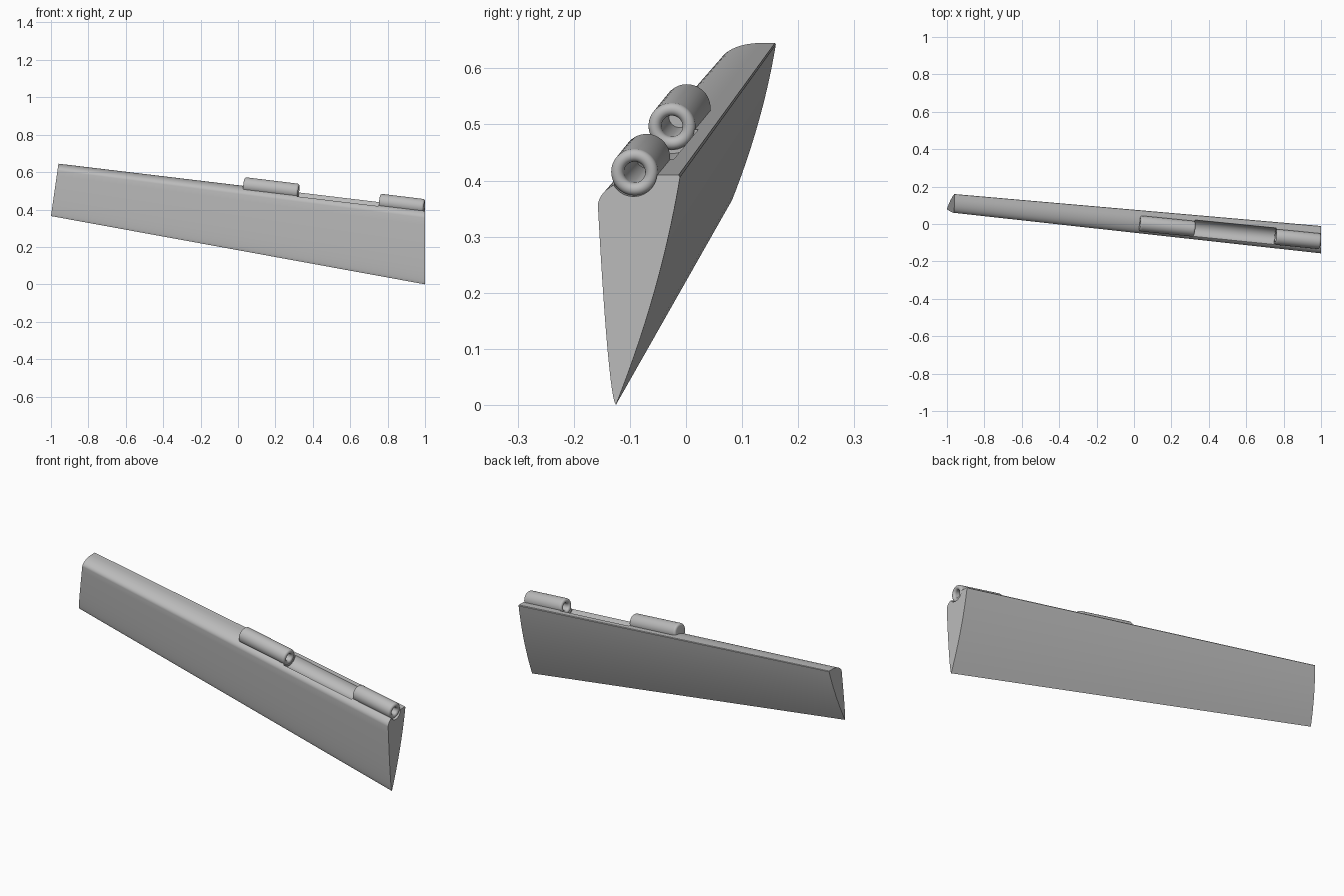
import bpy, bmesh, math
from mathutils import Vector, Matrix

cube = bpy.data.objects.get("Cube")
if cube:
    bpy.data.objects.remove(cube, do_unlink=True)

grey = bpy.data.materials.new("plain grey")
grey.use_nodes = True
colour = (0.5, 0.5, 0.5, 1)
grey.diffuse_color = colour
grey.node_tree.nodes["Principled BSDF"].inputs["Base Color"].default_value = colour

# Hinge line, running outward from the root end
ROOT = Vector((1, -0.093, 0.413))
SLOPE = Vector((1, -0.099, -0.122))
AXIS_TURN = SLOPE.to_track_quat('Z', 'Y').to_matrix().to_4x4()


def on_axis(x):
    return ROOT + SLOPE * (x - 1)


def make_object(name, bm):
    bmesh.ops.recalc_face_normals(bm, faces=bm.faces)
    mesh = bpy.data.meshes.new(name)
    bm.to_mesh(mesh)
    bm.free()
    mesh.materials.append(grey)
    obj = bpy.data.objects.new(name, mesh)
    bpy.context.collection.objects.link(obj)
    return obj


def activate(obj):
    bpy.ops.object.select_all(action='DESELECT')
    obj.select_set(True)
    bpy.context.view_layer.objects.active = obj


def root_profile():
    """Closed (y, z) section, measured from the thin lower edge."""
    n = 14
    pts = [(0, 0)]
    for i in range(1, n):                      # gently bowed front skin
        t = (i / n) ** 1.6
        pts.append((-0.032 * t ** 0.6, 0.355 * t))
    for i in range(n + 1):                     # rounded nose
        a = math.pi / 2 * i / n
        pts.append((0.075 - 0.107 * math.cos(a), 0.355 + 0.055 * math.sin(a)))
    pts.append((0.112, 0.41))                  # flat top with trimmed edge
    for i in range(n):                         # bowed back skin
        t = 0.99 * (1 - i / n)
        pts.append((0.115 * t + 0.048 * t * (1 - t), 0.41 * t))
    return pts


def build_panel():
    bm = bmesh.new()
    k = 0.683
    section = root_profile()
    root = [bm.verts.new((1, y - 0.125, z)) for y, z in section]
    tip = [bm.verts.new((-1 + 0.143 * k * z, 0.082 + k * y, 0.365 + k * z))
           for y, z in section]
    bm.faces.new(root)
    bm.faces.new(tip)
    for i in range(len(root)):
        j = (i + 1) % len(root)
        bm.faces.new((root[i], root[j], tip[j], tip[i]))
    return make_object("tapered_panel", bm)


def cut(target, name, x0, x1, radius):
    bm = bmesh.new()
    mid = Matrix.Translation(on_axis((x0 + x1) / 2))
    bmesh.ops.create_cone(bm, cap_ends=True, segments=64, radius1=radius,
                          radius2=radius, depth=(x1 - x0) * SLOPE.length,
                          matrix=mid @ AXIS_TURN)
    cutter = make_object(name, bm)
    mod = target.modifiers.new(name, 'BOOLEAN')
    mod.operation = 'DIFFERENCE'
    mod.solver = 'EXACT'
    mod.object = cutter
    activate(target)
    bpy.ops.object.modifier_apply(modifier=name)
    bpy.data.objects.remove(cutter, do_unlink=True)


def build_barrel(name, x0, x1, blind):
    """Hinge tube with rounded lips, spun around the hinge line."""
    length = (x1 - x0) * SLOPE.length
    outer, bore, lip = 0.042, 0.019, 0.0115
    arc = [math.pi * i / 10 for i in range(11)]
    mid = (outer + bore) / 2
    path = [(mid - lip * math.cos(a), length - lip + lip * math.sin(a))
            for a in arc]
    if blind:
        path += [(outer - lip + lip * math.cos(a / 2), lip - lip * math.sin(a / 2))
                 for a in arc]
        path = [(0, length / 2), (bore, length / 2)] + path + [(0, 0)]
    else:
        path += [(mid + lip * math.cos(a), lip - lip * math.sin(a)) for a in arc]
        path.append(path[0])
    bm = bmesh.new()
    verts = [bm.verts.new((r, 0, z)) for r, z in path]
    edges = [bm.edges.new(pair) for pair in zip(verts, verts[1:])]
    bmesh.ops.spin(bm, geom=verts + edges, cent=(0, 0, 0), axis=(0, 0, 1),
                   angle=math.tau, steps=48, use_merge=False)
    bmesh.ops.remove_doubles(bm, verts=bm.verts, dist=1e-5)
    bm.transform(Matrix.Translation(on_axis(x0)) @ AXIS_TURN)
    return make_object(name, bm)


panel = build_panel()
cut(panel, "hinge_groove", 0.322, 0.757, 0.048)
cut(panel, "inner_seat", 0.75, 1.05, 0.0412)
cut(panel, "outer_seat", 0.04, 0.33, 0.0412)

parts = [panel,
         build_barrel("inner_hinge_barrel", 0.757, 0.996, False),
         build_barrel("outer_hinge_barrel", 0.031, 0.324, True)]
for part in parts:
    activate(part)
    bpy.ops.object.shade_smooth_by_angle(angle=math.radians(30))
